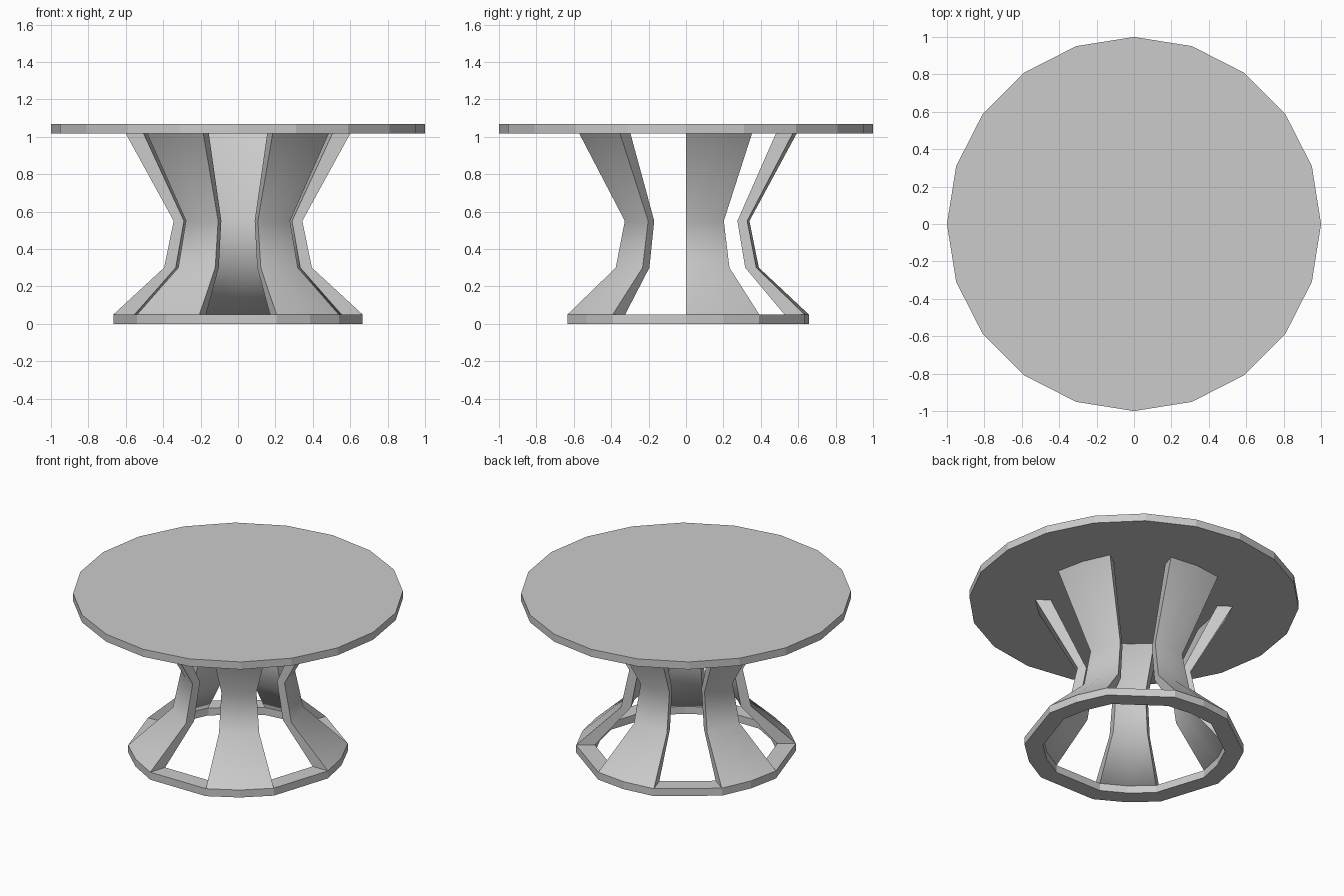
import bpy, bmesh
from math import sin, cos, radians

cube = bpy.data.objects.get("Cube")
if cube:
    bpy.data.objects.remove(cube, do_unlink=True)

grey = bpy.data.materials.new("warm_grey")
grey.use_nodes = True
colour = (0.6, 0.6, 0.6, 1)
grey.diffuse_color = colour
grey.node_tree.nodes["Principled BSDF"].inputs["Base Color"].default_value = colour

FOOT, TOP, THICK = 0.05, 1.017, 0.05
# Leg profile from foot to top: height, outer radius, inner radius
PROFILE = [(FOOT, 0.666, 0.553), (0.30, 0.395, 0.333),
           (0.55, 0.344, 0.289), (TOP, 0.60, 0.505)]
# Across a leg: angle from its middle, radius factor (slightly bowed middle)
ACROSS = [(-18, 1), (0, 0.986), (18, 1)]


def finish(name, bm, smooth=None):
    bmesh.ops.recalc_face_normals(bm, faces=bm.faces)
    mesh = bpy.data.meshes.new(name)
    bm.to_mesh(mesh)
    bm.free()
    mesh.materials.append(grey)
    obj = bpy.data.objects.new(name, mesh)
    bpy.context.collection.objects.link(obj)
    if smooth:
        bpy.ops.object.select_all(action='DESELECT')
        obj.select_set(True)
        bpy.context.view_layer.objects.active = obj
        bpy.ops.object.shade_smooth_by_angle(angle=radians(smooth))
    return obj


def point(bm, radius, angle, z):
    a = radians(angle)
    return bm.verts.new((radius * cos(a), radius * sin(a), z))


# Round table top with twenty sides
bm = bmesh.new()
rim = [point(bm, 1, 18 * i, TOP) for i in range(20)]
bottom = bm.faces.new(rim)
lift = bmesh.ops.extrude_face_region(bm, geom=[bottom], use_keep_orig=True)
bmesh.ops.translate(bm, vec=(0, 0, THICK),
                    verts=[v for v in lift["geom"] if isinstance(v, bmesh.types.BMVert)])
finish("table_top", bm)

# Base ring, its outline following the feet of the legs
bm = bmesh.new()
_, outer, inner = PROFILE[0]
loops = []
for leg in range(5):
    for offset, bow in ACROSS:
        angle = 90 + 72 * leg + offset
        loops.append([point(bm, r * bow, angle, z) for r, z in
                      ((outer, 0), (outer, FOOT), (inner, FOOT), (inner, 0))])
for a, b in zip(loops, loops[1:] + loops[:1]):
    for i in range(4):
        j = (i + 1) % 4
        bm.faces.new((a[i], a[j], b[j], b[i]))
finish("base_ring", bm)

# Five pinched, curved-plate legs
for leg in range(5):
    bm = bmesh.new()
    rows = []
    for z, outer, inner in PROFILE:
        path = [(outer, o, f) for o, f in ACROSS] + [(inner, o, f) for o, f in reversed(ACROSS)]
        rows.append([point(bm, r * f, 90 + 72 * leg + o, z) for r, o, f in path])
    for a, b in zip(rows, rows[1:]):
        for i in range(6):
            j = (i + 1) % 6
            bm.faces.new((a[i], a[j], b[j], b[i]))
    bm.faces.new(rows[0])
    bm.faces.new(rows[-1])
    finish(f"leg_{leg + 1}", bm, smooth=50)
